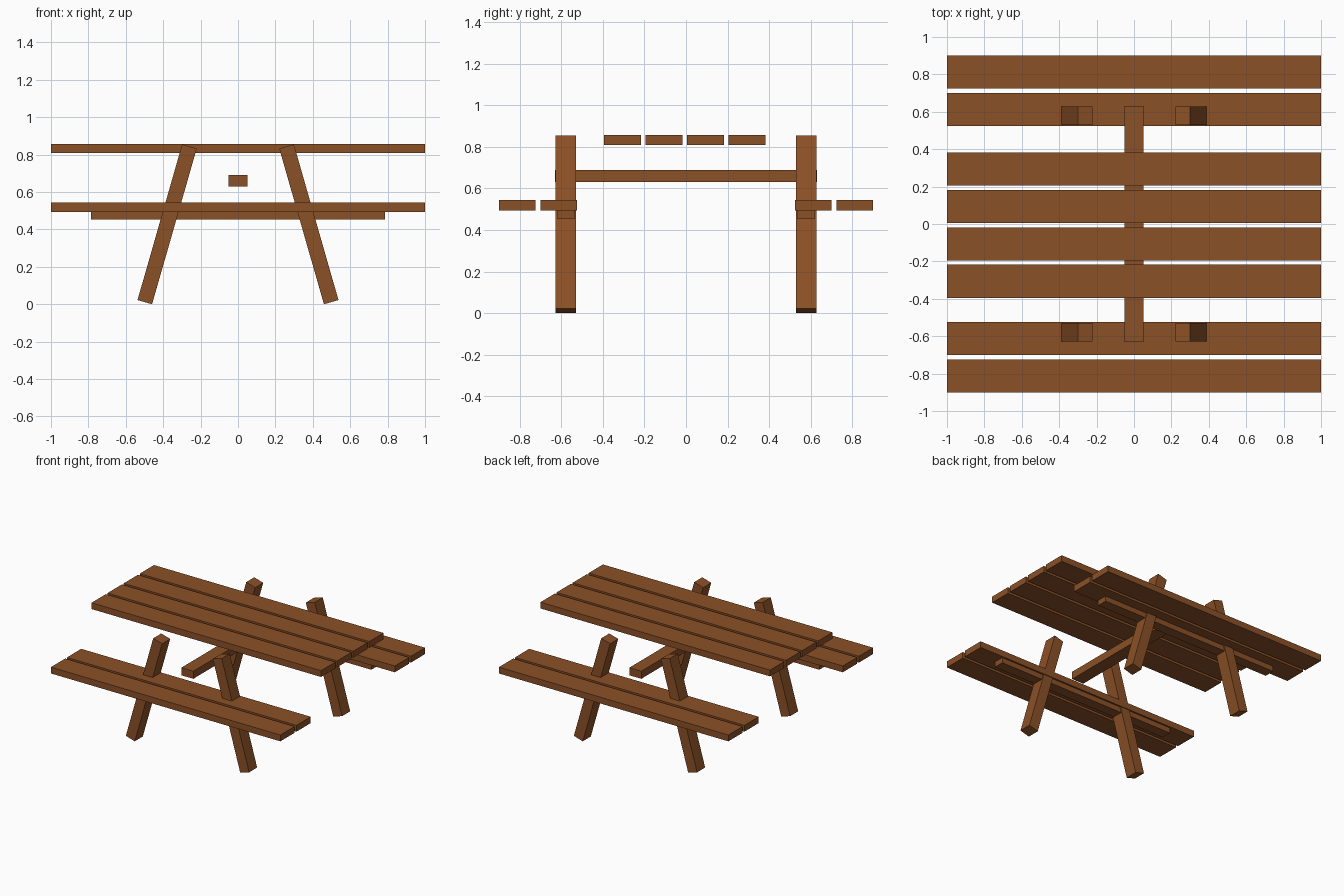
import bpy
from math import radians
from mathutils import Matrix

cube = bpy.data.objects.get("Cube")
if cube:
    bpy.data.objects.remove(cube, do_unlink=True)

# Single stained-wood colour
wood = bpy.data.materials.new("brown wood")
wood.use_nodes = True
colour = (0.26, 0.082, 0.02, 1)
wood.diffuse_color = colour
bsdf = wood.node_tree.nodes["Principled BSDF"]
bsdf.inputs["Base Color"].default_value = colour
bsdf.inputs["Roughness"].default_value = 0.8


def beam(name, centre, size, tilt=0):
    """Rectangular timber, optionally tilted about the y axis (degrees)."""
    bpy.ops.mesh.primitive_cube_add(size=1, location=centre)
    obj = bpy.context.object
    obj.name = name
    obj.data.transform(Matrix.Rotation(radians(tilt), 4, 'Y') @ Matrix.Diagonal((*size, 1)))
    obj.data.materials.append(wood)
    return obj


# Table top planks
for i in range(4):
    beam(f"table_plank_{i + 1}", (0, -0.306 + 0.2 * i, 0.833), (2, 0.177, 0.05))

# Beam joining the two leg frames
beam("cross_beam", (0, 0, 0.66), (0.104, 1.26, 0.06))

for side, s in (("front", -1), ("back", 1)):
    # Bench planks
    beam(f"{side}_bench_inner_plank", (0, s * 0.612, 0.519), (2, 0.177, 0.05))
    beam(f"{side}_bench_outer_plank", (0, s * 0.812, 0.519), (2, 0.177, 0.05))
    # Rail under the bench
    beam(f"{side}_bench_rail", (0, s * 0.578, 0.474), (1.572, 0.083, 0.044))
    # Splayed legs
    for hand, h in (("left", 1), ("right", -1)):
        beam(f"{side}_{hand}_leg", (h * 0.379, s * 0.579, 0.4275),
             (0.081, 0.1, 0.866), -h * 16)
